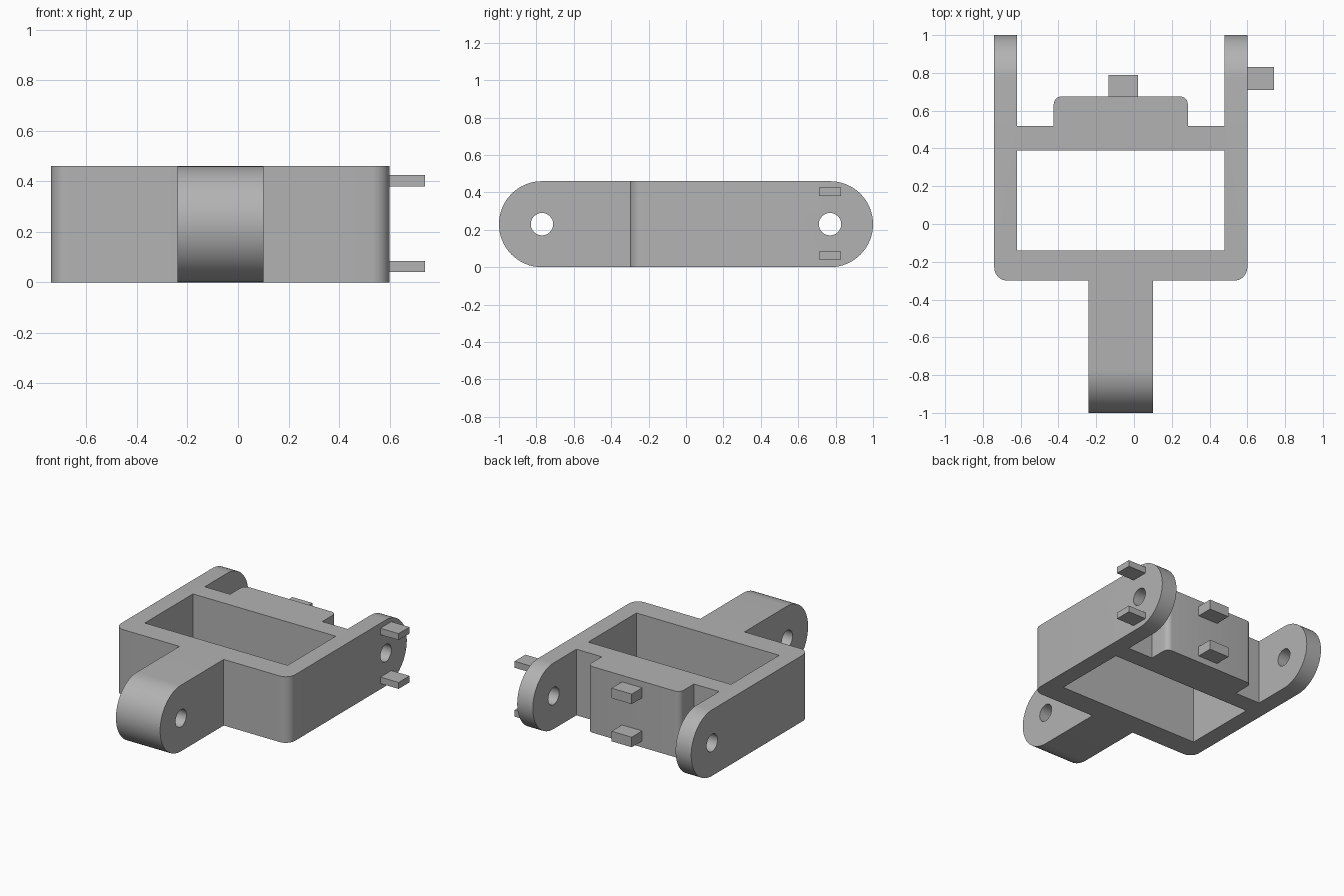
import bpy, bmesh
from math import pi, sin, cos
from mathutils import Vector

cube = bpy.data.objects.get("Cube")
if cube:
    bpy.data.objects.remove(cube)

HEIGHT = 0.46
RADIUS = HEIGHT / 2
PIVOT = 1 - RADIUS

grey = bpy.data.materials.new("matte grey")
grey.use_nodes = True
colour = (0.45, 0.45, 0.45, 1)
grey.diffuse_color = colour
grey.node_tree.nodes["Principled BSDF"].inputs["Base Color"].default_value = colour


def arc(cx, cy, r, start, end, steps):
    """Points along a circular arc, angles in quarter turns."""
    angles = [(start + (end - start) * i / steps) * pi / 2 for i in range(steps + 1)]
    return [(cx + r * cos(a), cy + r * sin(a)) for a in angles]


def prism(name, profile, low, high, axis="z"):
    """Extrude a profile along z (profile in x, y) or x (profile in y, z)."""
    bm = bmesh.new()
    place = (lambda p: (p[0], p[1], low)) if axis == "z" else (lambda p: (low, p[0], p[1]))
    face = bm.faces.new([bm.verts.new(place(p)) for p in profile])
    grown = bmesh.ops.extrude_face_region(bm, geom=[face])
    verts = [v for v in grown["geom"] if isinstance(v, bmesh.types.BMVert)]
    step = Vector((0, 0, high - low)) if axis == "z" else Vector((high - low, 0, 0))
    bmesh.ops.translate(bm, verts=verts, vec=step)
    bmesh.ops.recalc_face_normals(bm, faces=bm.faces)
    mesh = bpy.data.meshes.new(name)
    bm.to_mesh(mesh)
    bm.free()
    mesh.materials.append(grey)
    obj = bpy.data.objects.new(name, mesh)
    bpy.context.collection.objects.link(obj)
    return obj


def rect(x0, x1, y0, y1):
    return [(x0, y0), (x1, y0), (x1, y1), (x0, y1)]


def carve(target, cutter, operation):
    """Apply a boolean and discard the cutter."""
    cutter.hide_render = True
    mod = target.modifiers.new("carve", "BOOLEAN")
    mod.operation = operation
    mod.solver = "EXACT"
    mod.object = cutter
    bpy.ops.object.select_all(action="DESELECT")
    bpy.context.view_layer.objects.active = target
    target.select_set(True)
    bpy.ops.object.modifier_apply(modifier=mod.name)
    bpy.data.objects.remove(cutter)


# Plan outline: tongue, rounded front corners, two arms and the raised back block
FRONT, BAR, BLOCK = -0.30, 0.52, 0.675
outline = [(-0.24, FRONT), (-0.24, -1.1), (0.10, -1.1), (0.10, FRONT)]
outline += arc(0.53, FRONT + 0.07, 0.07, -1, 0, 8)
outline += [(0.60, 1.1), (0.48, 1.1), (0.48, BAR), (0.285, BAR)]
outline += arc(0.245, BLOCK - 0.04, 0.04, 0, 1, 6)
outline += arc(-0.385, BLOCK - 0.04, 0.04, 1, 2, 6)
outline += [(-0.425, BAR), (-0.62, BAR), (-0.62, 1.1), (-0.74, 1.1)]
outline += arc(-0.67, FRONT + 0.07, 0.07, 2, 3, 8)
bracket = prism("bracket", outline, -0.1, HEIGHT + 0.1)

# Side profile with round hinge ends
stadium = arc(PIVOT, RADIUS, RADIUS, -1, 1, 32) + arc(-PIVOT, RADIUS, RADIUS, 1, 3, 32)
carve(bracket, prism("side_profile", stadium, -1, 1, "x"), "INTERSECT")

# Rectangular pocket and hinge pin holes
carve(bracket, prism("pocket", rect(-0.62, 0.48, -0.14, 0.39), -0.2, 0.7), "DIFFERENCE")
for y in (-PIVOT, PIVOT):
    circle = arc(y, RADIUS, 0.06, 0, 4, 32)[:-1]
    carve(bracket, prism("pin_hole", circle, -1, 1, "x"), "DIFFERENCE")
bpy.ops.object.shade_smooth_by_angle(angle=pi / 6)

# Pegs on the left arm and on the back block
for name, side_z, back_z in (("lower", 0.04, 0.045), ("upper", 0.38, 0.345)):
    prism(name + "_side_peg", rect(0.60, 0.74, 0.71, 0.83), side_z, side_z + 0.045)
    prism(name + "_back_peg", rect(-0.135, 0.02, BLOCK, 0.79), back_z, back_z + 0.07)
